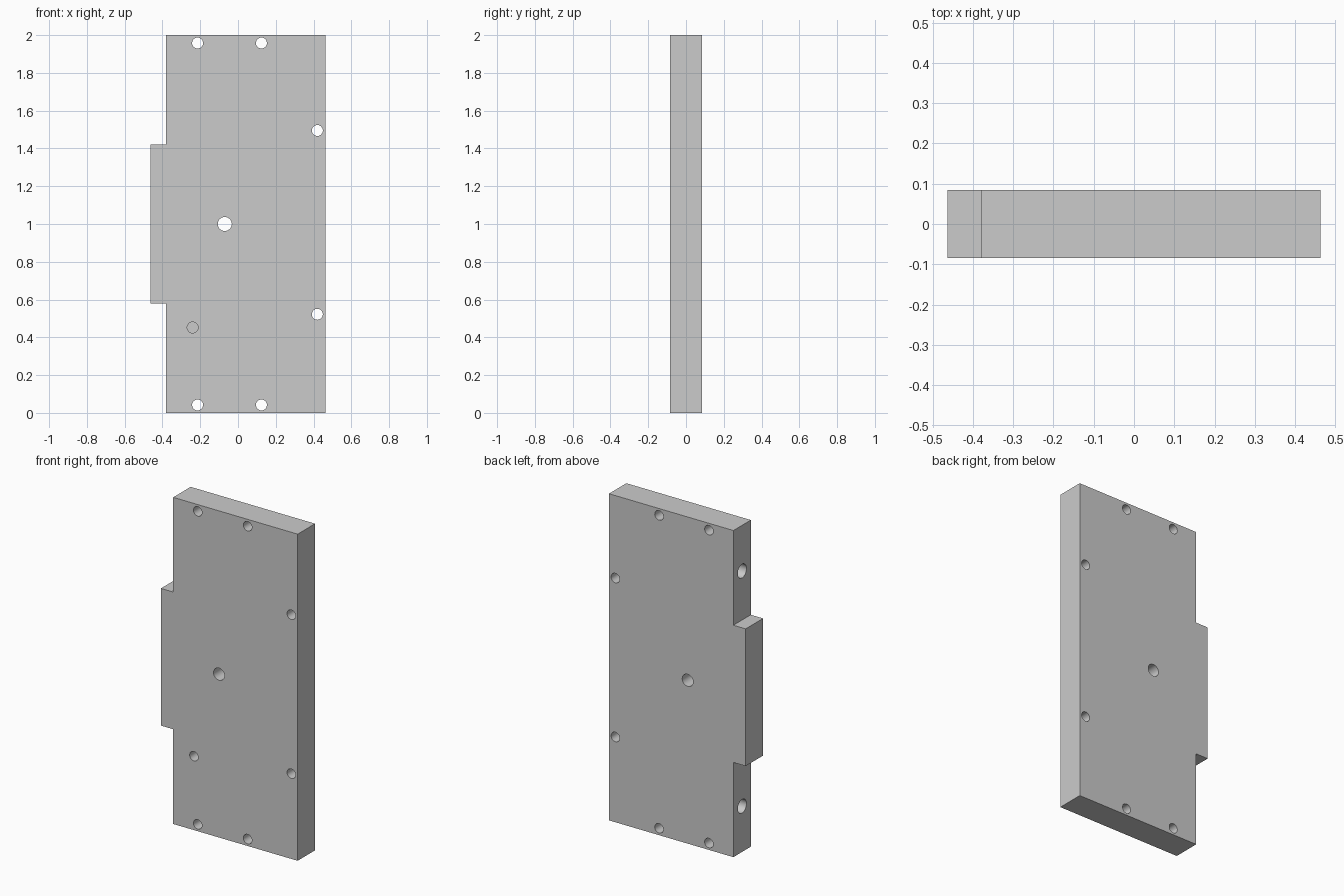
import bpy, bmesh
from math import pi
from mathutils import Matrix

if "Cube" in bpy.data.objects:
    bpy.data.objects.remove(bpy.data.objects["Cube"])

HALF_T = 0.084          # half thickness of the plate
LEFT, RIGHT = -0.38, 0.463

# Plate with side tab: outline in x/z, extruded along y
outline = [(LEFT, 0), (RIGHT, 0), (RIGHT, 2), (LEFT, 2),
           (LEFT, 1.42), (-0.463, 1.42), (-0.463, 0.58), (LEFT, 0.58)]
bm = bmesh.new()
face = bm.faces.new([bm.verts.new((x, -HALF_T, z)) for x, z in outline])
ext = bmesh.ops.extrude_face_region(bm, geom=[face])
bmesh.ops.translate(bm, vec=(0, 2 * HALF_T, 0),
                    verts=[v for v in ext["geom"] if isinstance(v, bmesh.types.BMVert)])
bmesh.ops.recalc_face_normals(bm, faces=bm.faces)
mesh = bpy.data.meshes.new("plate")
bm.to_mesh(mesh)
bm.free()
plate = bpy.data.objects.new("plate", mesh)
bpy.context.collection.objects.link(plate)

# All hole cutters gathered in one mesh
cut = bmesh.new()


def drill(center, radius, length, axis):
    turn = Matrix.Rotation(pi / 2, 4, "X" if axis == "Y" else "Y")
    bmesh.ops.create_cone(cut, cap_ends=True, segments=48, radius1=radius,
                          radius2=radius, depth=length,
                          matrix=Matrix.Translation(center) @ turn)


# Through holes: rim screws and centre
for x, z in [(-0.214, 0.042), (0.124, 0.042), (-0.214, 1.958), (0.124, 1.958),
             (0.42, 0.522), (0.42, 1.495)]:
    drill((x, 0, z), 0.029, 0.4, "Y")
drill((-0.07, 0, 1.0), 0.037, 0.4, "Y")
# Blind hole in the front, 0.1 deep
drill((-0.24, -HALF_T, 0.452), 0.029, 0.2, "Y")
# Blind holes in the left edge, 0.2 deep
for z in (0.28, 1.72):
    drill((LEFT, 0, z), 0.042, 0.4, "X")

cut_mesh = bpy.data.meshes.new("hole_cutters")
cut.to_mesh(cut_mesh)
cut.free()
cutter = bpy.data.objects.new("hole_cutters", cut_mesh)
bpy.context.collection.objects.link(cutter)
cutter.hide_render = True

mod = plate.modifiers.new("holes", "BOOLEAN")
mod.operation = "DIFFERENCE"
mod.solver = "EXACT"
mod.object = cutter
bpy.context.view_layer.objects.active = plate
plate.select_set(True)
bpy.ops.object.modifier_apply(modifier=mod.name)
bpy.data.objects.remove(cutter)
bpy.ops.object.shade_smooth_by_angle()
